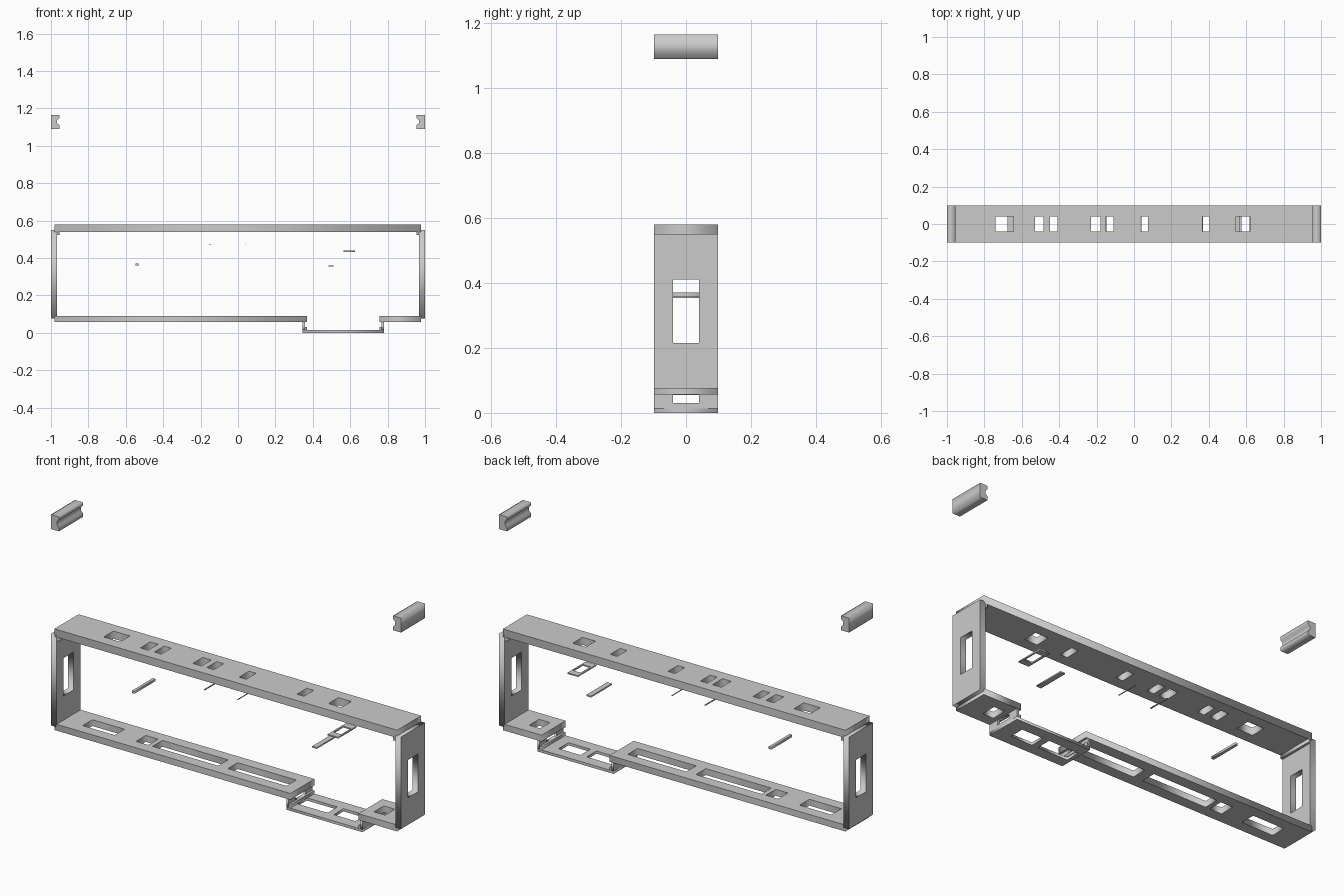
import bpy
from mathutils import Matrix

if "Cube" in bpy.data.objects:
    bpy.data.objects.remove(bpy.data.objects["Cube"])

# local (u, v, w) -> world: flat panels (x, y, z), end panels (y, z, x), side profiles (x, z, -y)
FLAT = Matrix.Identity(3)
END = Matrix(((0, 0, 1), (1, 0, 0), (0, 1, 0)))
SIDE = Matrix(((1, 0, 0), (0, 0, -1), (0, 1, 0)))
D = 0.098   # half depth
H = 0.04    # half width of the openings


def rect(u0, u1, v0, v1):
    return [(u0, v0), (u1, v0), (u1, v1), (u0, v1)]


def panel(name, outlines, w0, w1, plane):
    """Extrude an outline; the further outlines are holes."""
    cu = bpy.data.curves.new(name, 'CURVE')
    cu.dimensions = '2D'
    cu.fill_mode = 'BOTH'
    cu.extrude = (w1 - w0) / 2
    for pts in outlines:
        sp = cu.splines.new('POLY')
        sp.points.add(len(pts) - 1)
        for p, (u, v) in zip(sp.points, pts):
            p.co = (u, v, 0, 1)
        sp.use_cyclic_u = True
    tmp = bpy.data.objects.new(name + "_curve", cu)
    bpy.context.scene.collection.objects.link(tmp)
    bpy.context.view_layer.update()
    deps = bpy.context.evaluated_depsgraph_get()
    me = bpy.data.meshes.new_from_object(tmp.evaluated_get(deps))
    bpy.data.objects.remove(tmp)
    me.transform(Matrix.Translation((0, 0, (w0 + w1) / 2)))
    me.transform(plane.to_4x4())
    me.name = name
    ob = bpy.data.objects.new(name, me)
    bpy.context.scene.collection.objects.link(ob)
    return ob


def slots(spans):
    return [rect(a, b, -H, H) for a, b in spans]


def flat(name, x0, x1, z0, z1, spans=(), d=D):
    return panel(name, [rect(x0, x1, -d, d)] + slots(spans), z0, z1, FLAT)


# top slab with window openings
flat("top_slab", -0.98, 0.978, 0.54, 0.58,
     [(-0.74, -0.645), (-0.53, -0.485), (-0.45, -0.41), (-0.23, -0.18),
      (-0.15, -0.11), (0.035, 0.075), (0.365, 0.405), (0.545, 0.62)])

# bottom slabs either side of the sunken tray
flat("bottom_slab_left", -0.98, 0.368, 0.057, 0.09,
     [(-0.86, -0.677), (-0.555, -0.485), (-0.46, -0.085), (-0.03, 0.305)])
flat("bottom_slab_right", 0.757, 0.978, 0.057, 0.09, [(0.805, 0.868)])

# end walls with corner ledges
for side, s in (("left", -1), ("right", 1)):
    xs = sorted((s * 0.968, s * 1.0))
    panel("end_wall_" + side, [rect(-D, D, 0.075, 0.55), rect(-H, H, 0.215, 0.41)],
          *xs, END)
    flat("corner_ledge_" + side, *sorted((s * 0.955, s * 0.968)), 0.522, 0.54)

# sunken tray: floor, upright ends and foot ledges
MID = 0.5625
flat("tray_floor", 0.345, 0.78, 0.0, 0.014, [(0.365, 0.54), (0.575, 0.70)])
for side, s in (("left", -1), ("right", 1)):
    xs = sorted((MID + s * 0.2055, MID + s * 0.2175))
    panel("tray_end_" + side, [rect(-D, D, 0.014, 0.057), rect(-H, H, 0.03, 0.0555)],
          *xs, END)
    flat("tray_foot_" + side, *sorted((MID + s * 0.1945, MID + s * 0.2055)), 0.014, 0.03)

# notched blocks above the frame
notch = [(1, 1.09), (0.955, 1.09), (0.955, 1.11), (0.967, 1.12),
         (0.967, 1.138), (0.955, 1.148), (0.955, 1.165), (1, 1.165)]
for side, s in (("left", -1), ("right", 1)):
    panel("notched_block_" + side, [[(s * x, z) for x, z in notch]], -D, D, SIDE)

# loose rods and small open frame inside
flat("rod_left", -0.547, -0.532, 0.359, 0.371, d=0.085)
flat("rod_right", 0.483, 0.51, 0.353, 0.36, d=0.085)
flat("thin_rod_a", -0.153, -0.147, 0.47, 0.474, d=0.06)
flat("thin_rod_b", 0.037, 0.041, 0.47, 0.473, d=0.06)
flat("small_frame", 0.565, 0.625, 0.433, 0.44, [(0.574, 0.618)], d=0.075)
